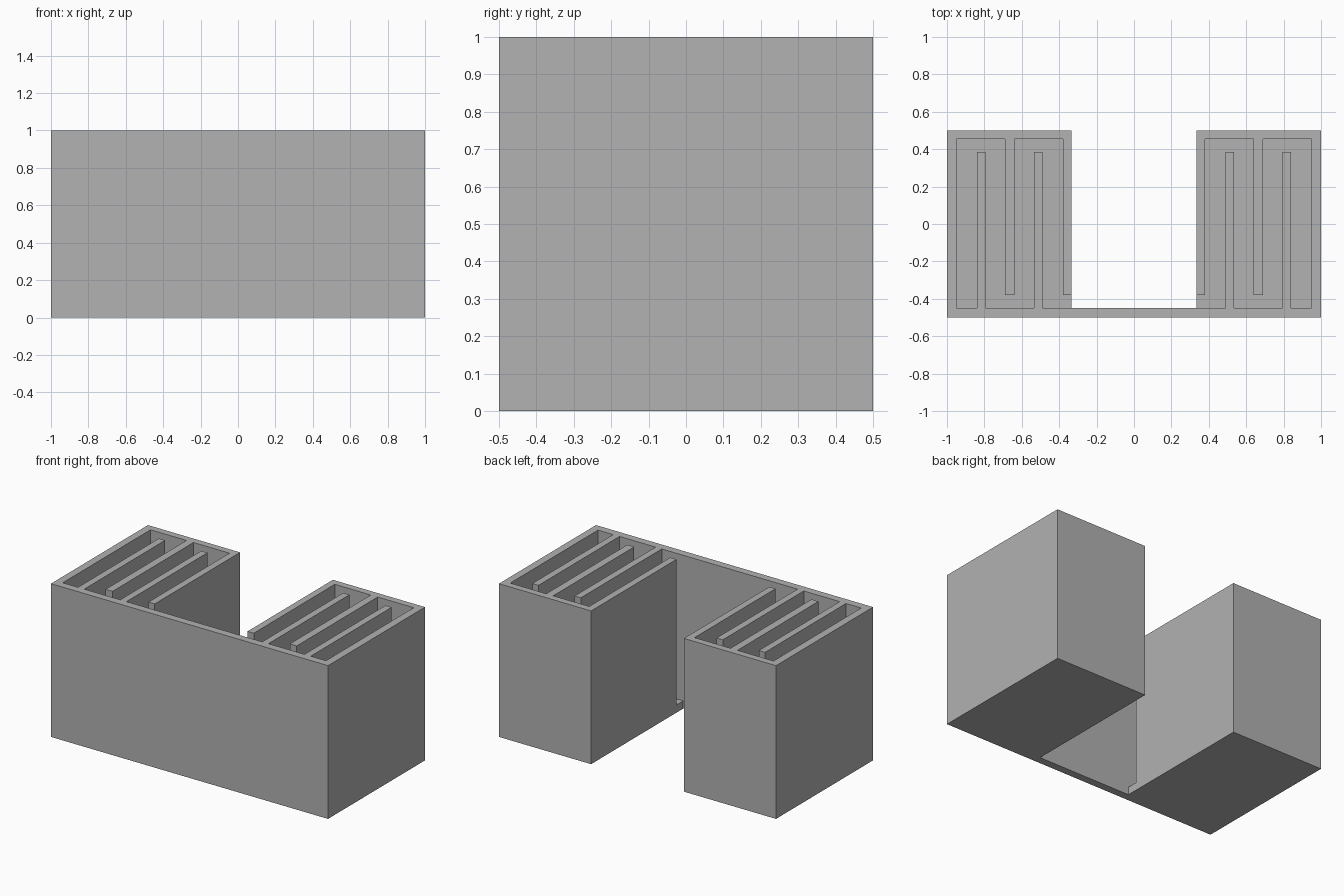
import bpy
import bmesh

cube = bpy.data.objects.get("Cube")
if cube:
    bpy.data.objects.remove(cube, do_unlink=True)

FLOOR, HEIGHT = 0.05, 1.0

grey = bpy.data.materials.new("plain grey")
grey.use_nodes = True
colour = (0.445, 0.445, 0.445, 1)
grey.diffuse_color = colour
grey.node_tree.nodes["Principled BSDF"].inputs["Base Color"].default_value = colour


def extrude_plans(name, plans, bottom, top):
    """Extrude flat plan outlines into one solid object."""
    bm = bmesh.new()
    for plan in plans:
        base = bm.faces.new([bm.verts.new((x, y, bottom)) for x, y in plan])
        result = bmesh.ops.extrude_face_region(bm, geom=[base], use_keep_orig=True)
        for v in result["geom"]:
            if isinstance(v, bmesh.types.BMVert):
                v.co.z = top
    bmesh.ops.recalc_face_normals(bm, faces=bm.faces)
    mesh = bpy.data.meshes.new(name)
    bm.to_mesh(mesh)
    bm.free()
    mesh.materials.append(grey)
    obj = bpy.data.objects.new(name, mesh)
    bpy.context.collection.objects.link(obj)
    return obj


def mirrored(plan):
    return [(-x, y) for x, y in reversed(plan)]


# U-shaped block: two wings joined by the thin front wall
half = [(1, -0.5), (1, 0.5), (0.335, 0.5), (0.335, -0.45)]
body = extrude_plans("maze_body", [half + mirrored(half)], 0, HEIGHT)

# Winding channel, entered from the gap between the wings
near, far = -0.45, 0.455
channel = [(0.3, near)]
for left, right in ((0.49, 0.535), (0.795, 0.84)):      # dividers on the front wall
    channel += [(left, near), (left, 0.385), (right, 0.385), (right, near)]
channel += [(0.95, near), (0.95, far)]
for right, left in ((0.69, 0.64),):                     # divider on the back wall
    channel += [(right, far), (right, -0.38), (left, -0.38), (left, far)]
channel += [(0.38, far), (0.38, -0.38), (0.3, -0.38)]
cutter = extrude_plans("channel_cutter", [channel, mirrored(channel)], FLOOR, HEIGHT + 0.1)
cutter.hide_render = True

# Carve the channels and keep the finished mesh
cut = body.modifiers.new("carve channels", "BOOLEAN")
cut.operation = "DIFFERENCE"
cut.solver = "EXACT"
cut.object = cutter
bpy.context.view_layer.update()
carved = bpy.data.meshes.new_from_object(
    body.evaluated_get(bpy.context.evaluated_depsgraph_get()))
body.modifiers.clear()
body.data = carved
bpy.data.objects.remove(cutter, do_unlink=True)
